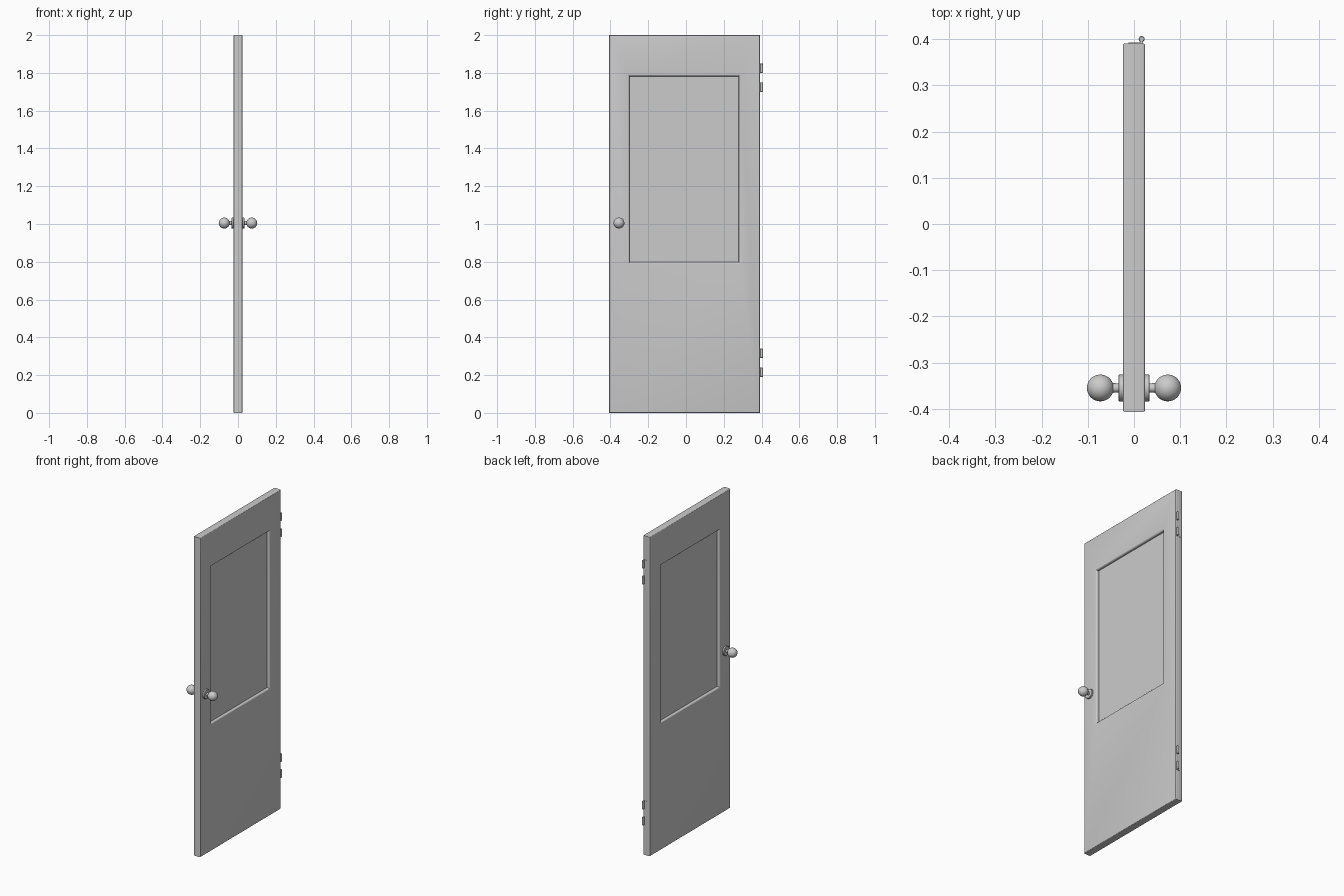
import bpy, bmesh, math
from mathutils import Matrix

if "Cube" in bpy.data.objects:
    bpy.data.objects.remove(bpy.data.objects["Cube"])


def finish(bm, name, smooth=True):
    bmesh.ops.recalc_face_normals(bm, faces=bm.faces)
    me = bpy.data.meshes.new(name)
    bm.to_mesh(me)
    bm.free()
    ob = bpy.data.objects.new(name, me)
    bpy.context.collection.objects.link(ob)
    if smooth:
        bpy.context.view_layer.objects.active = ob
        ob.select_set(True)
        bpy.ops.object.shade_smooth_by_angle(angle=math.radians(35))
        ob.select_set(False)
    return ob


def box(name, x, y, z, bevel=0.0):
    bm = bmesh.new()
    size = [b - a for a, b in (x, y, z)]
    mid = [(a + b) / 2 for a, b in (x, y, z)]
    bmesh.ops.create_cube(bm, size=1, matrix=Matrix.Translation(mid) @ Matrix.Diagonal((*size, 1)))
    if bevel:
        bmesh.ops.bevel(bm, geom=bm.edges[:], offset=bevel, segments=2, profile=0.5, affect='EDGES')
    return finish(bm, name)


def lathe(name, profile, origin, axis, segments=32):
    # profile: (distance along axis, radius) pairs
    bm = bmesh.new()
    rings = []
    for d, r in profile:
        ring = []
        for i in range(segments):
            a = math.tau * i / segments
            u, v = r * math.cos(a), r * math.sin(a)
            p = (d, u, v) if axis == 'X' else (u, v, d)
            ring.append(bm.verts.new([o + q for o, q in zip(origin, p)]))
        rings.append(ring)
    for a, b in zip(rings, rings[1:]):
        for i in range(segments):
            j = (i + 1) % segments
            bm.faces.new((a[i], a[j], b[j], b[i]))
    bm.faces.new(rings[0])
    bm.faces.new(rings[-1])
    return finish(bm, name)


# Door slab: rectangular loops swept from outer edge to window opening
T = 0.024
OUTER = (-0.407, 0.391, 0.0, 2.0)
INNER = (-0.299, 0.279, 0.798, 1.782)


def rect(base, grow, x):
    y0, y1, z0, z1 = base
    return [(x, y0 - grow, z0 - grow), (x, y1 + grow, z0 - grow),
            (x, y1 + grow, z1 + grow), (x, y0 - grow, z1 + grow)]


half = []
for i in range(4):
    a = math.radians(30 * i)
    half.append((OUTER, -0.005 * (1 - math.cos(a)), T - 0.005 * (1 - math.sin(a))))
R = 0.010
for i in range(5):
    a = math.radians(22.5 * i)
    half.append((INNER, R * (1 - math.sin(a)), T - R * (1 - math.cos(a))))
loops = half + [(b, g, -x) for b, g, x in reversed(half)]
bm = bmesh.new()
rings = [[bm.verts.new(p) for p in rect(*l)] for l in loops]
for a, b in zip(rings, rings[1:] + rings[:1]):
    for i in range(4):
        j = (i + 1) % 4
        bm.faces.new((a[i], a[j], b[j], b[i]))
finish(bm, "door_frame")

# Recessed window panel
box("window_panel", (-0.006, 0.006), (-0.305, 0.285), (0.79, 1.79))

# Knobs on both faces: rosette, neck and ball
ball_r, ball_x = 0.029, 0.073
knob = [(T - 0.003, 0.029), (0.032, 0.029), (0.034, 0.027), (0.034, 0.010)]
for i in range(2, 17):
    a = math.pi * i / 17
    knob.append((ball_x - ball_r * math.cos(a), ball_r * math.sin(a)))
knob.append((ball_x + ball_r, 0.0008))
for side, s in (("right", 1), ("left", -1)):
    lathe("knob_" + side, [(s * d, r) for d, r in knob], (0, -0.355, 1.005), 'X')

# Hinges: leaf on the door edge with two knuckles
for label, z in (("lower", 0.19), ("upper", 1.70)):
    box(label + "_hinge_leaf", (-0.012, 0.019), (0.387, 0.3925), (z, z + 0.15))
    for n, z0 in enumerate((z, z + 0.10)):
        box(f"{label}_hinge_tab_{n + 1}", (0.0145, 0.0185), (0.389, 0.400), (z0, z0 + 0.05))
        lathe(f"{label}_hinge_knuckle_{n + 1}",
              [(0, 0.005), (0.002, 0.0065), (0.048, 0.0065), (0.05, 0.005)],
              (0.0165, 0.4005, z0), 'Z', 16)
